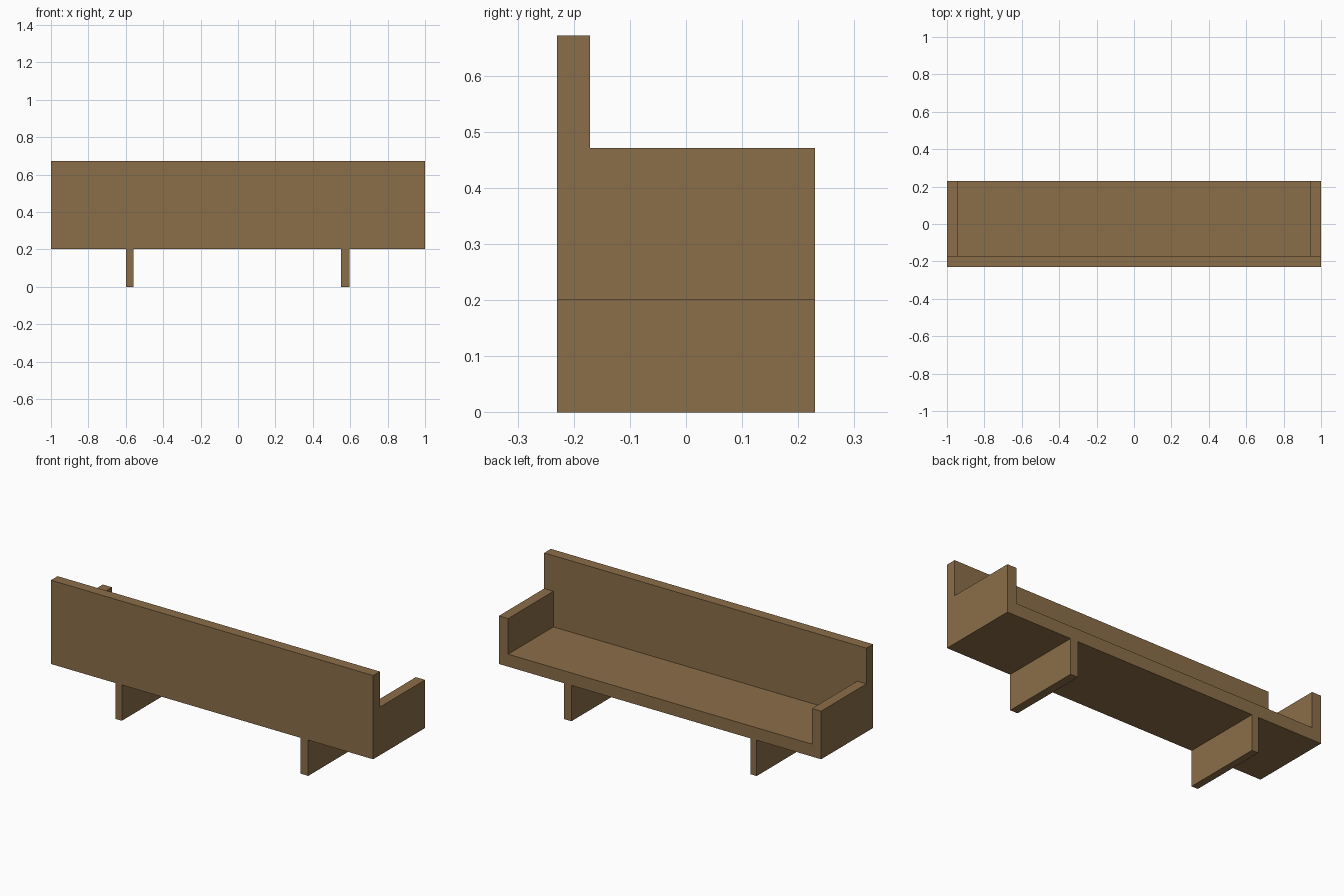
import bpy

if "Cube" in bpy.data.objects:
    bpy.data.objects.remove(bpy.data.objects["Cube"])

wood = bpy.data.materials.new("brown wood")
wood.diffuse_color = (0.26, 0.155, 0.065, 1)
wood.use_nodes = True
wood.node_tree.nodes["Principled BSDF"].inputs["Base Color"].default_value = wood.diffuse_color


def board(name, x, y, z):
    """Axis-aligned board given its (min, max) extents."""
    bpy.ops.mesh.primitive_cube_add(size=1, location=[(a + b) / 2 for a, b in (x, y, z)])
    ob = bpy.context.object
    ob.name = name
    ob.scale = [b - a for a, b in (x, y, z)]
    bpy.ops.object.transform_apply(location=False, rotation=False, scale=True)
    ob.data.materials.append(wood)
    return ob


LEG, SEAT, ARM, TOP = 0.201, 0.271, 0.471, 0.671
BACK, INNER, FRONT = -0.23, -0.171, 0.23

# Backrest and seat between the arms
board("backrest", (-1, 1), (BACK, INNER), (LEG, TOP))
board("seat", (-0.943, 0.943), (INNER, FRONT), (LEG, SEAT))

# Armrests reach down to the underside of the seat
board("left_armrest", (-1, -0.943), (INNER, FRONT), (LEG, ARM))
board("right_armrest", (0.943, 1), (INNER, FRONT), (LEG, ARM))

# Full-depth slab legs (the right one is slightly thicker)
board("left_leg", (-0.6, -0.56), (BACK, FRONT), (0, LEG))
board("right_leg", (0.55, 0.597), (BACK, FRONT), (0, LEG))
